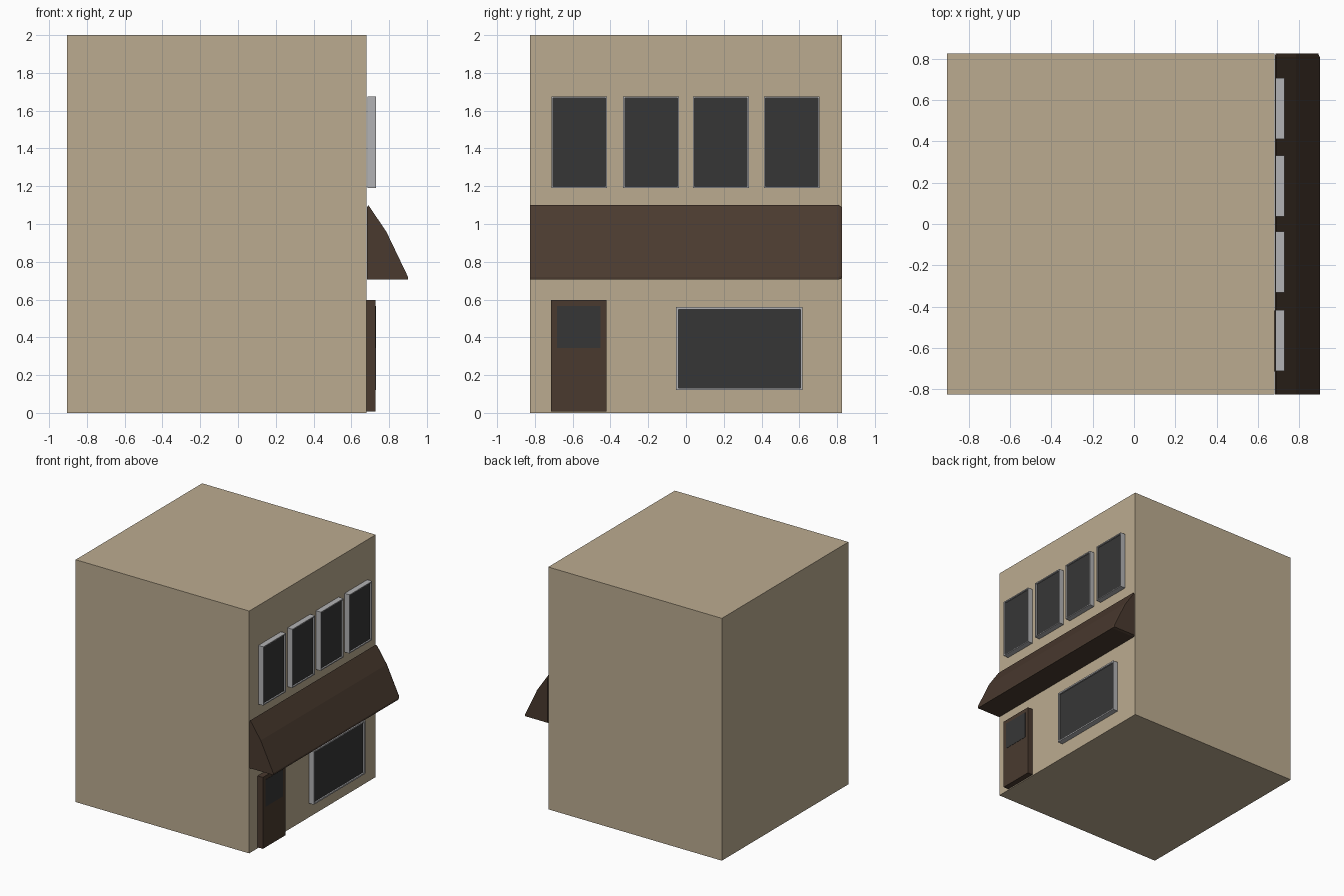
import bpy, bmesh

if "Cube" in bpy.data.objects:
    bpy.data.objects.remove(bpy.data.objects["Cube"])


def material(name, rgb):
    m = bpy.data.materials.new(name)
    m.diffuse_color = (*rgb, 1)
    m.use_nodes = True
    m.node_tree.nodes["Principled BSDF"].inputs["Base Color"].default_value = m.diffuse_color
    return m


WALL = material("tan_wall", (0.50, 0.41, 0.28))
WOOD = material("brown", (0.068, 0.042, 0.028))
FRAME = material("frame_grey", (0.45, 0.45, 0.46))
GLASS = material("dark_glass", (0.037, 0.037, 0.037))
WALL_X = 0.68


def finish(bm, name, *mats):
    bmesh.ops.recalc_face_normals(bm, faces=bm.faces[:])
    me = bpy.data.meshes.new(name)
    bm.to_mesh(me)
    bm.free()
    for m in mats:
        me.materials.append(m)
    ob = bpy.data.objects.new(name, me)
    bpy.context.collection.objects.link(ob)
    return ob


def add_box(bm, lo, hi):
    vs = bmesh.ops.create_cube(bm, size=1)["verts"]
    for v in vs:
        for i in range(3):
            v.co[i] = hi[i] if v.co[i] > 0 else lo[i]


def window(name, y0, y1, z0, z1, border):
    """Framed box with a recessed pane in its +x face."""
    bm = bmesh.new()
    add_box(bm, (WALL_X + 0.005, y0, z0), (0.73, y1, z1))
    bm.normal_update()
    pane = max(bm.faces, key=lambda f: f.normal.x)
    bmesh.ops.inset_region(bm, faces=[pane], thickness=border)
    ret = bmesh.ops.extrude_discrete_faces(bm, faces=[pane])
    pane = ret["faces"][0]
    pane.material_index = 1
    for v in pane.verts:
        v.co.x -= 0.012
    return finish(bm, name, FRAME, GLASS)


# Main block
bm = bmesh.new()
add_box(bm, (-0.905, -0.825, 0), (WALL_X, 0.825, 2))
finish(bm, "building", WALL)

# Windows
for i, y in enumerate((-0.565, -0.185, 0.185, 0.56)):
    window(f"upper_window_{i + 1}", y - 0.148, y + 0.148, 1.19, 1.675, 0.013)
window("shop_window", -0.053, 0.618, 0.12, 0.56, 0.017)

# Door with a pane
bm = bmesh.new()
add_box(bm, (WALL_X, -0.715, 0.008), (0.728, -0.42, 0.598))
finish(bm, "door", WOOD)
bm = bmesh.new()
add_box(bm, (0.70, -0.682, 0.343), (0.73, -0.453, 0.566))
finish(bm, "door_pane", GLASS)

# Awning: bent profile swept along the wall, narrowed at one end
profile = [(0.682, 0.705), (0.682, 1.085), (0.69, 1.10), (0.785, 0.96),
           (0.90, 0.72), (0.90, 0.705)]
cx, cz = 0.75, 0.85
bm = bmesh.new()
rings = []
for y, s in ((-0.825, 1), (0.808, 1), (0.825, 0.95)):
    rings.append([bm.verts.new((max(0.682, cx + (x - cx) * s), y, cz + (z - cz) * s))
                  for x, z in profile])
n = len(profile)
for a, b in zip(rings, rings[1:]):
    for i in range(n):
        j = (i + 1) % n
        bm.faces.new((a[i], a[j], b[j], b[i]))
bm.faces.new(rings[0])
bm.faces.new(rings[-1])
finish(bm, "awning", WOOD)
